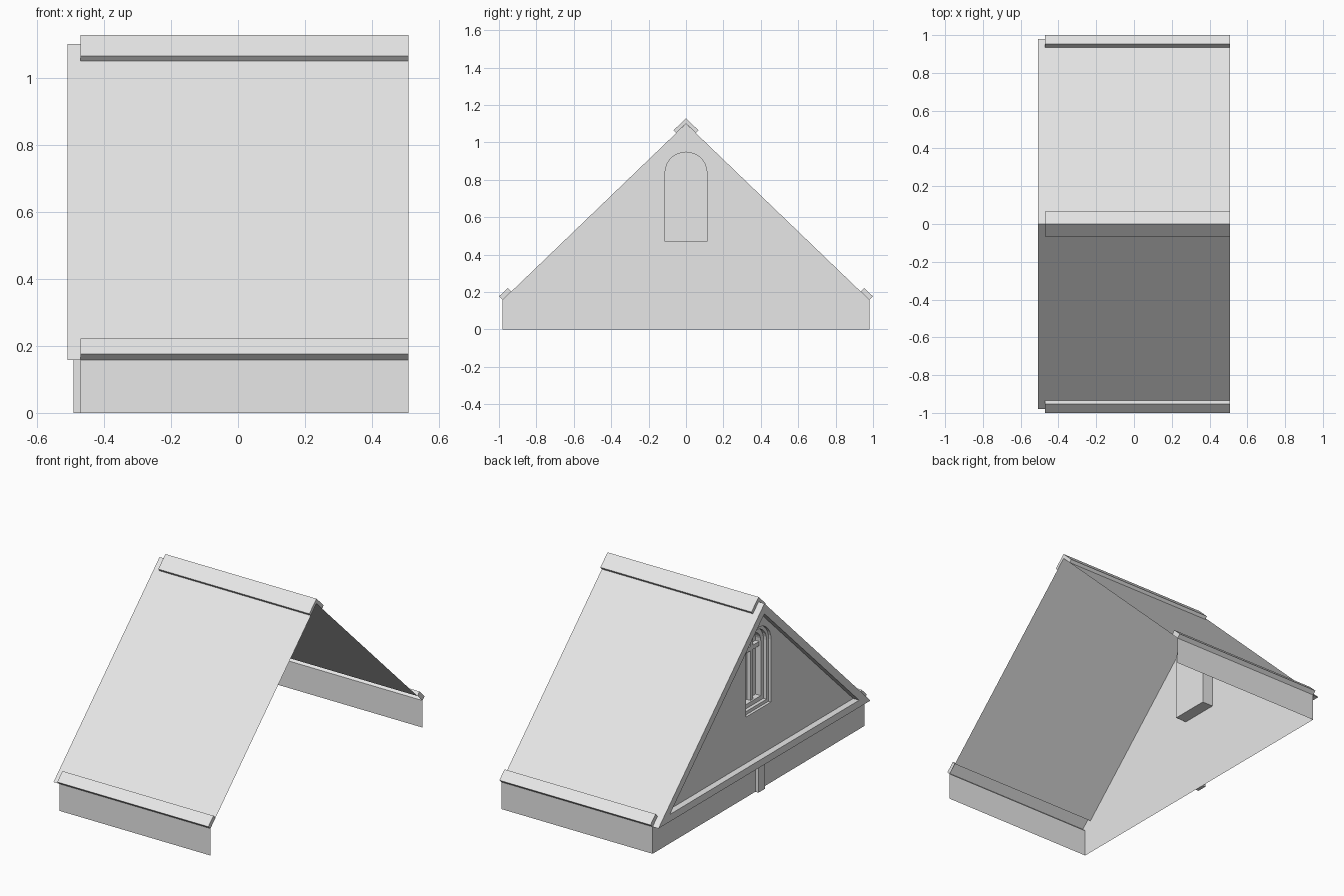
import bpy, bmesh, math
from mathutils import Vector

cube = bpy.data.objects.get("Cube")
if cube:
    bpy.data.objects.remove(cube)

GREY = (0.8, 0.8, 0.8, 1.0)
mat = bpy.data.materials.new("light grey")
mat.use_nodes = True
mat.diffuse_color = GREY
mat.node_tree.nodes["Principled BSDF"].inputs["Base Color"].default_value = GREY

# Main levels
FACE, WALL, OPEN_END = -0.508, -0.47, 0.508   # x of trim face, gable wall, open end
HALF, EAVE, RIDGE = 0.98, 0.158, 1.10         # half width, eave and ridge heights


def finish(name, bm):
    mesh = bpy.data.meshes.new(name)
    bm.to_mesh(mesh)
    bm.free()
    mesh.materials.append(mat)
    obj = bpy.data.objects.new(name, mesh)
    bpy.context.collection.objects.link(obj)
    return obj


def prism(name, loops, x0, x1=None):
    """Fill (y, z) loops, the first outer and the rest holes; extrude from x0 to x1."""
    bm = bmesh.new()
    for loop in loops:
        vs = [bm.verts.new((x0, y, z)) for y, z in loop]
        for a, b in zip(vs, vs[1:] + vs[:1]):
            bm.edges.new((a, b))
    bmesh.ops.triangle_fill(bm, edges=bm.edges[:], use_beauty=True, normal=Vector((-1, 0, 0)))
    bmesh.ops.dissolve_limit(bm, angle_limit=0.01, verts=[], edges=bm.edges[:])
    if x1 is not None:
        res = bmesh.ops.extrude_face_region(bm, geom=bm.faces[:], use_keep_orig=True)
        moved = [g for g in res["geom"] if isinstance(g, bmesh.types.BMVert)]
        bmesh.ops.translate(bm, verts=moved, vec=(x1 - x0, 0, 0))
        bmesh.ops.recalc_face_normals(bm, faces=bm.faces[:])
    return finish(name, bm)


def sheet(name, path, x0, x1, closed=False):
    """Sweep a (y, z) path along x as a thin surface."""
    bm = bmesh.new()
    rows = [[bm.verts.new((x, y, z)) for y, z in path] for x in (x0, x1)]
    for i in range(len(path) if closed else len(path) - 1):
        j = (i + 1) % len(path)
        bm.faces.new((rows[0][i], rows[1][i], rows[1][j], rows[0][j]))
    return finish(name, bm)


def mirror(points):
    return [(-y, z) for y, z in reversed(points)]


def arch(inset):
    """Outline of the arched window, moved inwards by inset."""
    r, sill, spring, steps = 0.115 - inset, 0.47 + inset, 0.835, 14
    top = [(r * math.cos(math.pi * i / steps), spring + r * math.sin(math.pi * i / steps))
           for i in range(steps + 1)]
    return [(-r, sill), (r, sill)] + top


# Roof slopes, eave walls and eave trims, front then back
edge = 0.935
edge_z = RIDGE - edge * (RIDGE - EAVE) / HALF
slope = [(-edge, edge_z), (0, RIDGE)]
eave_wall = [(-HALF, 0), (-HALF, EAVE)]
eave_trim = [(-HALF, EAVE), (-1.0, 0.176), (-0.952, 0.222), (-edge, edge_z)]
for side, flip in (("front", lambda p: p), ("back", mirror)):
    sheet(side + "_roof_slope", flip(slope), WALL, OPEN_END)
    sheet(side + "_eave_wall", flip(eave_wall), WALL, OPEN_END)
    sheet(side + "_eave_trim", flip(eave_trim), WALL, OPEN_END)
    for end, x in (("gable", WALL), ("open", OPEN_END)):
        prism(f"{side}_eave_trim_{end}_end", [flip(eave_trim)], x)

# Ridge cap
cap = [(-0.053, 1.05), (-0.066, 1.065), (0, 1.128), (0.066, 1.065), (0.053, 1.05), (0, RIDGE)]
prism("ridge_cap", [cap], WALL, OPEN_END)

# Gable wall with the window opening
gable = [(-HALF, 0), (HALF, 0), (HALF, EAVE), (0, RIDGE), (-HALF, EAVE)]
prism("gable_wall", [gable, arch(0)], WALL)

# Raised triangular frame round the gable
outer = [(-HALF, EAVE), (HALF, EAVE), (0, RIDGE)]
inner = [(-0.875, 0.20), (0.875, 0.20), (0, 1.04)]
prism("gable_frame", [outer, inner], FACE, WALL)

# Small post below the frame
prism("gable_post", [[(-0.03, 0), (0.03, 0), (0.03, EAVE), (-0.03, EAVE)]], -0.49, WALL)

# Window niche, stepped frames and glazing bars
BACK = -0.40
sheet("window_niche", arch(0), WALL, BACK, closed=True)
prism("window_back", [arch(0)], BACK)
prism("window_outer_frame", [arch(0.001), arch(0.02)], -0.455, BACK - 0.001)
prism("window_inner_frame", [arch(0.02), arch(0.045)], -0.435, BACK - 0.001)
for name, y, z0, z1 in (("window_mullion", 0.011, 0.51, 0.90),
                        ("window_crossbar", 0.075, 0.805, 0.83)):
    prism(name, [[(-y, z0), (y, z0), (y, z1), (-y, z1)]], -0.425, BACK - 0.001)
